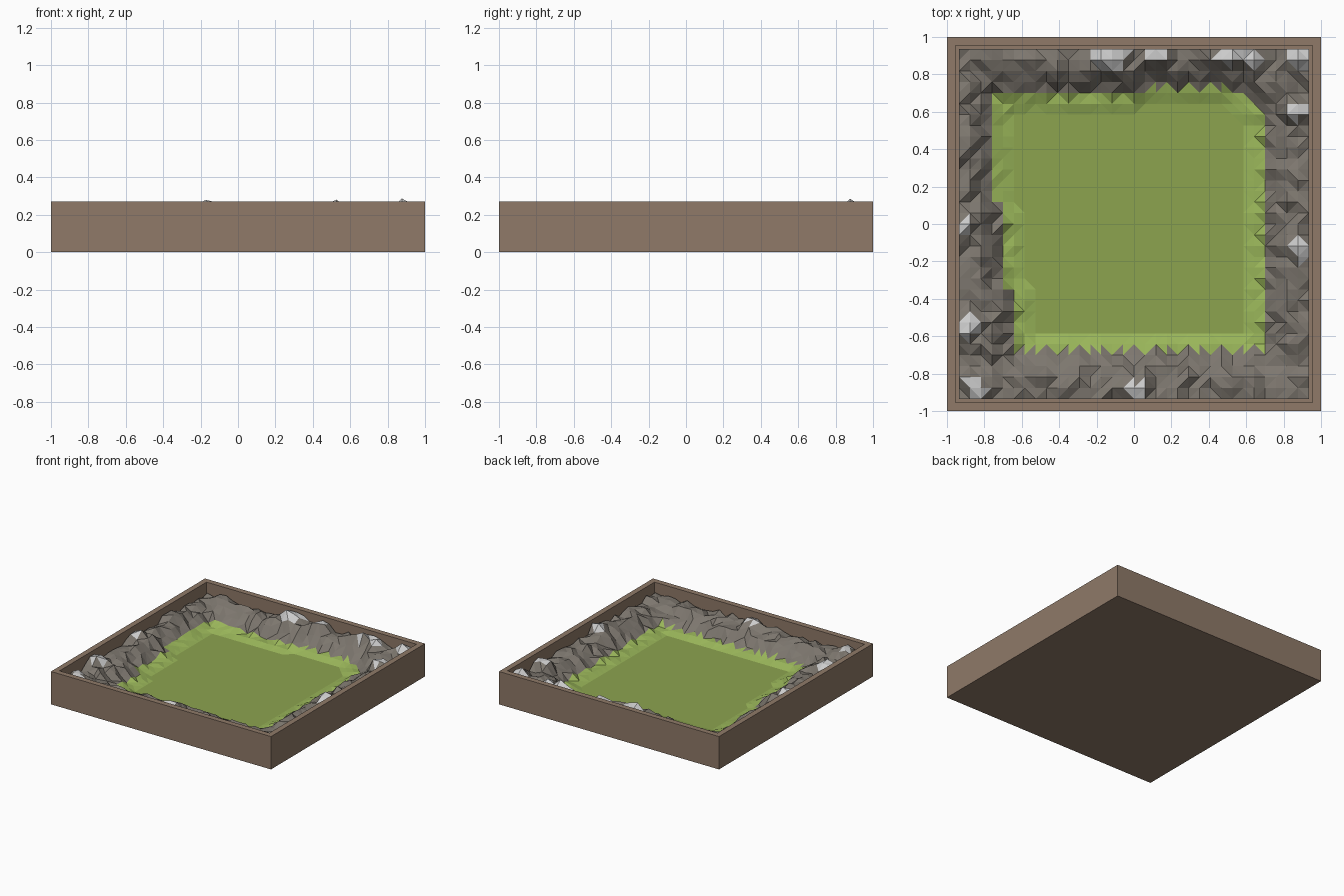
import bpy, bmesh, math, random

if "Cube" in bpy.data.objects:
    bpy.data.objects.remove(bpy.data.objects["Cube"])

random.seed(7)
OUT, INN, TOP, FLOOR = 1.0, 0.935, 0.27, 0.067
N = 32


def material(name, rgb):
    m = bpy.data.materials.new(name)
    m.diffuse_color = (*[(c / 255) ** 2.2 for c in rgb], 1)
    m.use_nodes = True
    m.node_tree.nodes["Principled BSDF"].inputs["Base Color"].default_value = m.diffuse_color
    return m


def make_object(name, bm, mats):
    me = bpy.data.meshes.new(name)
    bm.to_mesh(me)
    bm.free()
    ob = bpy.data.objects.new(name, me)
    bpy.context.collection.objects.link(ob)
    for m in mats:
        me.materials.append(m)
    return ob


wood = material("wood", (142, 121, 104))
grass = material("grass", (139, 162, 80))
light_grass = material("light_grass", (152, 180, 90))
rock = material("rock", (124, 118, 110))
snow = material("snow", (205, 205, 205))

# Tray: a block with its top face inset and pushed down to form the rim
bm = bmesh.new()
bmesh.ops.create_cube(bm, size=2)
for v in bm.verts:
    v.co.z = TOP if v.co.z > 0 else 0
top = max(bm.faces, key=lambda f: f.calc_center_median().z)
bmesh.ops.inset_region(bm, faces=[top], thickness=OUT - INN)
ext = bmesh.ops.extrude_face_region(bm, geom=[top])
bmesh.ops.translate(bm, vec=(0, 0, FLOOR - TOP),
                    verts=[g for g in ext["geom"] if isinstance(g, bmesh.types.BMVert)])
if top.is_valid:
    bm.faces.remove(top)
bmesh.ops.recalc_face_normals(bm, faces=bm.faces)
make_object("tray", bm, [wood])

# Snowy peaks along the walls: x, y, height
peaks = [(-.18, .88, .07), (-.07, .9, .07), (.14, .9, .09), (.5, .88, .09),
         (.64, .9, .07), (.87, .88, .11), (.88, .6, .08), (.88, -.13, .08),
         (-.9, .43, .07), (-.9, 0, .07), (-.9, -.55, .09), (-.85, -.88, .09),
         (0, -.87, .07)]


def wall_line(x, y):
    """Distance outward past the edge of the meadow."""
    left = -.76 if y > .1 else (-.70 if y > -.35 else -.64)
    back = .70 if x < .05 else .74
    return max(left - x, x - .70, y - back, -.68 - y, (x + y - 1.27) * .7)


def height(x, y):
    d = wall_line(x, y)
    if d < -.09:
        return FLOOR + .003
    if d < 0:
        return FLOOR + .003 + (d + .09) * .35 + random.uniform(0, .012)
    z = .105 + .085 * min(1, d / .12) + random.uniform(-.022, .028)
    for px, py, h in peaks:
        z += h * math.exp(-((x - px) ** 2 + (y - py) ** 2) / .0045)
    return z


# Terrain: a faceted height field, coloured by height
bm = bmesh.new()
bmesh.ops.create_grid(bm, x_segments=N, y_segments=N, size=INN)
for v in bm.verts:
    v.co.z = height(v.co.x, v.co.y)
bmesh.ops.triangulate(bm, faces=bm.faces)
for f in bm.faces:
    c = f.calc_center_median()
    if wall_line(c.x, c.y) < 0:
        f.material_index = 0 if c.z < FLOOR + .006 else 1
    else:
        f.material_index = 3 if c.z > .23 else 2
make_object("terrain", bm, [grass, light_grass, rock, snow])
